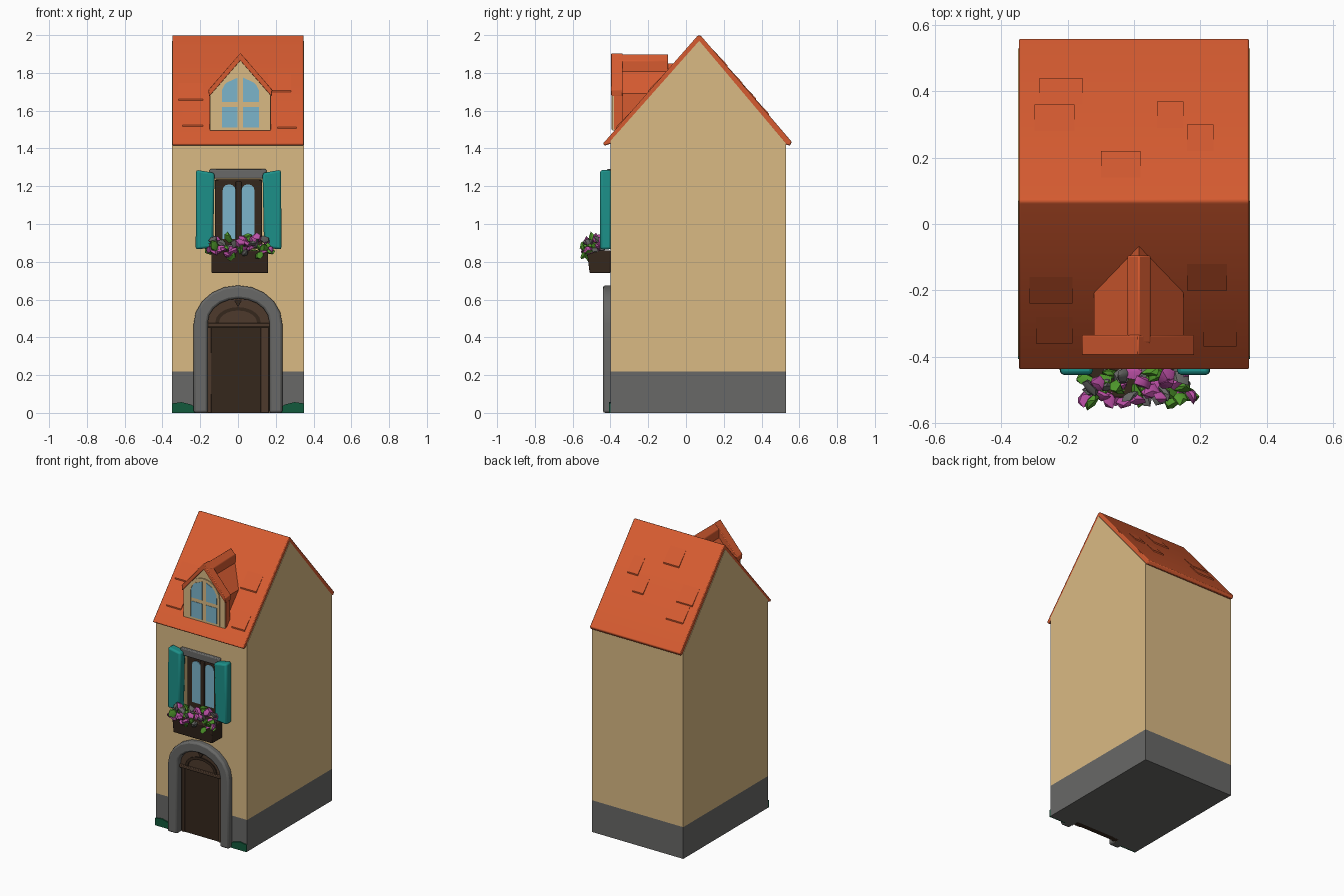
import bpy, bmesh, math, random
from mathutils import Vector, Matrix

if "Cube" in bpy.data.objects:
    bpy.data.objects.remove(bpy.data.objects["Cube"])

random.seed(4)


def mat(name, r, g, b):
    m = bpy.data.materials.new(name)
    m.diffuse_color = (r, g, b, 1)
    m.use_nodes = True
    m.node_tree.nodes["Principled BSDF"].inputs["Base Color"].default_value = m.diffuse_color
    return m


CREAM = mat("cream plaster", 0.70, 0.49, 0.23)
ORANGE = mat("orange tile", 0.67, 0.105, 0.03)
GREY = mat("grey stone", 0.14, 0.14, 0.135)
TEAL = mat("teal paint", 0.012, 0.28, 0.25)
DARK = mat("dark brown wood", 0.035, 0.02, 0.012)
BROWN = mat("brown wood", 0.075, 0.042, 0.025)
BLUE = mat("blue glass", 0.20, 0.46, 0.60)
PINK = mat("pink petal", 0.50, 0.08, 0.38)
LEAF = mat("leaf green", 0.08, 0.32, 0.025)
GRASS = mat("dark green grass", 0.006, 0.10, 0.045)


def finish(name, bm, mats, bevel=0.0):
    bmesh.ops.recalc_face_normals(bm, faces=bm.faces[:])
    me = bpy.data.meshes.new(name)
    bm.to_mesh(me)
    bm.free()
    for m in mats:
        me.materials.append(m)
    ob = bpy.data.objects.new(name, me)
    bpy.context.collection.objects.link(ob)
    bpy.ops.object.select_all(action='DESELECT')
    ob.select_set(True)
    bpy.context.view_layer.objects.active = ob
    bpy.ops.object.shade_smooth_by_angle(angle=math.radians(32))
    if bevel:
        mod = ob.modifiers.new("bevel", 'BEVEL')
        mod.width = bevel
        mod.segments = 2
    return ob


def prism_mesh(pts, axis, a, b):
    """Extrude a profile: (y,z) along x, or (x,z) along y."""
    bm = bmesh.new()
    put = (lambda p, t: (t, p[0], p[1])) if axis == 'x' else (lambda p, t: (p[0], t, p[1]))
    f = bm.faces.new([bm.verts.new(put(p, a)) for p in pts])
    out = bmesh.ops.extrude_face_region(bm, geom=[f])
    vec = Vector((b - a, 0, 0)) if axis == 'x' else Vector((0, b - a, 0))
    bmesh.ops.translate(bm, vec=vec, verts=[v for v in out['geom'] if isinstance(v, bmesh.types.BMVert)])
    return bm


def prism(name, pts, axis, a, b, m, bevel=0.0):
    return finish(name, prism_mesh(pts, axis, a, b), [m], bevel)


def box(name, x0, x1, y0, y1, z0, z1, m, bevel=0.0):
    return prism(name, [(x0, z0), (x1, z0), (x1, z1), (x0, z1)], 'y', y0, y1, m, bevel)


def arch(cx, rx, z0, zs, rz, n=10):
    """Outline from the bottom right, over the arch, to the bottom left."""
    top = [(cx + rx * math.cos(math.pi * i / n), zs + rz * math.sin(math.pi * i / n)) for i in range(n + 1)]
    return [(cx + rx, z0)] + top + [(cx - rx, z0)]


# Walls: gabled prism, grey plinth below z 0.22
bm = prism_mesh([(-0.40, 0), (0.53, 0), (0.53, 1.425), (0.07, 1.97), (-0.40, 1.44)], 'x', -0.35, 0.35)
bmesh.ops.bisect_plane(bm, geom=bm.verts[:] + bm.edges[:] + bm.faces[:], plane_co=(0, 0, 0.22), plane_no=(0, 0, 1))
for f in bm.faces:
    f.material_index = 1 if f.calc_center_median().z < 0.22 else 0
walls = finish("walls", bm, [CREAM, GREY])

# Door and window recesses
for nm, pts in (("door_cutter", arch(0, 0.17, -0.1, 0.48, 0.13)),
                ("window_cutter", [(-0.14, 0.87), (0.14, 0.87), (0.14, 1.25), (-0.14, 1.25)])):
    cut = prism(nm, pts, 'y', -0.6, -0.35, CREAM)
    cut.hide_render = True
    cut.hide_viewport = True
    cut.display_type = 'WIRE'
    mod = walls.modifiers.new(nm, 'BOOLEAN')
    mod.operation = 'DIFFERENCE'
    mod.object = cut

# Main roof
prism("roof", [(-0.44, 1.425), (0.06, 1.995), (0.07, 2.0), (0.08, 1.995), (0.56, 1.435), (0.55, 1.415),
               (0.53, 1.42), (0.07, 1.955), (-0.40, 1.425), (-0.43, 1.415)], 'x', -0.347, 0.347, ORANGE, 0.005)

# Slightly raised tiles on both slopes
SF, SB = 0.57 / 0.50, -0.56 / 0.48
for i, (x, y, w, front) in enumerate([(0.22, -0.20, 0.12, 1), (-0.25, -0.24, 0.13, 1), (-0.24, -0.36, 0.11, 1),
                                      (0.26, -0.37, 0.10, 1), (-0.22, 0.44, 0.13, 0), (-0.24, 0.36, 0.12, 0),
                                      (0.11, 0.37, 0.08, 0), (0.20, 0.30, 0.08, 0), (-0.04, 0.22, 0.12, 0)]):
    zf = (lambda v: 1.425 + (v + 0.44) * SF) if front else (lambda v: 1.995 + (v - 0.08) * SB)
    u = y + (0.08 if front else -0.08)
    prism("roof_tile_%d" % i, [(y, zf(y) - 0.01), (y, zf(y) + 0.009), (u, zf(u) + 0.001), (u, zf(u) - 0.01)],
          'x', x - w / 2, x + w / 2, ORANGE)

# Dormer: orange body and ridge, cream front, projecting front roof
prism("dormer_body", [(-0.12, 1.45), (0.15, 1.45), (0.15, 1.69), (0.015, 1.85), (-0.12, 1.69)],
      'y', -0.34, -0.05, ORANGE)
prism("dormer_ridge", [(-0.02, 1.78), (0.05, 1.78), (0.05, 1.865), (0.015, 1.90), (-0.02, 1.865)],
      'y', -0.36, -0.095, ORANGE, 0.005)
prism("dormer_cheeks", [(-0.15, 1.50), (0.175, 1.50), (0.175, 1.70), (0.0125, 1.87), (-0.15, 1.70)],
      'y', -0.38, -0.335, ORANGE)
prism("dormer_front", [(-0.147, 1.495), (0.172, 1.495), (0.172, 1.70), (0.0125, 1.87), (-0.147, 1.70)],
      'y', -0.388, -0.37, CREAM)
prism("dormer_roof", [(-0.157, 1.71), (0.0125, 1.905), (0.182, 1.71), (0.178, 1.675), (0.0125, 1.865), (-0.153, 1.675)],
      'y', -0.396, -0.335, ORANGE, 0.004)
fr = arch(0.0125, 0.122, 1.50, 1.68, 0.12) + arch(0.0125, 0.102, 1.512, 1.68, 0.10)[::-1]
prism("dormer_window_frame", fr, 'y', -0.394, -0.38, CREAM)
for s, nm in ((-1, "left"), (1, "right")):
    a, b = 0.0125 + s * 0.014, 0.0125 + s * 0.098
    prism("dormer_lower_pane_" + nm, [(a, 1.51), (b, 1.51), (b, 1.62), (a, 1.62)], 'y', -0.391, -0.384, BLUE)
    prism("dormer_upper_pane_" + nm, [(a, 1.645), (b, 1.645), (b, 1.71), (0.0125 + s * 0.08, 1.745), (a, 1.775)],
          'y', -0.391, -0.384, BLUE)

# Middle window: frame, two panes, lintel
box("window_frame", -0.122, 0.128, -0.385, -0.345, 0.86, 1.235, DARK, 0.006)
box("window_mullion", -0.012, 0.018, -0.395, -0.36, 0.86, 1.225, DARK, 0.004)
for s in (-1, 1):
    prism("window_pane_" + ("left" if s < 0 else "right"), arch(0.003 + s * 0.05, 0.034, 0.92, 1.18, 0.03, 6),
          'y', -0.389, -0.381, BLUE)
box("window_lintel", -0.15, 0.15, -0.42, -0.37, 1.24, 1.29, GREY, 0.006)

# Shutters with slight inner taper
for s in (-1, 1):
    nm = "left" if s < 0 else "right"
    cx = 0.003
    prism("shutter_" + nm, [(cx + s * 0.227, 0.865), (cx + s * 0.135, 0.875), (cx + s * 0.127, 1.27),
                            (cx + s * 0.225, 1.287)], 'y', -0.455, -0.395, TEAL, 0.012)

# Flower box, tapered downwards and back
prism("flower_box", [(-0.40, 0.74), (-0.51, 0.74), (-0.525, 0.86), (-0.40, 0.86)], 'x', -0.14, 0.16, DARK, 0.006)


# Flowers and leaves: jagged little clumps
def clumps(name, n, m, r):
    bm = bmesh.new()
    for i in range(n):
        x = -0.155 + 0.33 * (i + random.random()) / n
        y = random.uniform(-0.54, -0.44)
        z = random.uniform(0.85, 0.93) - (0.015 if y < -0.51 else 0)
        M = Matrix.Translation((x, y, z)) @ Matrix.Rotation(random.uniform(0, 6.28), 4, Vector(
            (random.uniform(-1, 1), random.uniform(-1, 1), 0.3)).normalized()) @ Matrix.Diagonal((1.1, 1.0, 0.6, 1))
        new = bmesh.ops.create_icosphere(bm, subdivisions=1, radius=r, matrix=M)['verts']
        c = Vector((x, y, z))
        for v in new:
            v.co = c + (v.co - c) * random.uniform(0.6, 1.35)
    return finish(name, bm, [m])


clumps("pink_flowers", 22, PINK, 0.026)
clumps("flower_leaves", 20, LEAF, 0.026)
clumps("grey_foliage", 14, GREY, 0.025)

# Doorway: stone arch, lintel, lunette, door
ring = arch(0, 0.235, 0, 0.47, 0.205) + arch(0.003, 0.163, 0, 0.48, 0.125)[::-1]
prism("door_arch", ring, 'y', -0.44, -0.38, GREY, 0.012)
prism("door_lunette", arch(0.003, 0.168, 0.45, 0.48, 0.128), 'y', -0.40, -0.345, BROWN)
prism("lunette_ring", arch(0, 0.12, 0.475, 0.48, 0.08) + arch(0, 0.10, 0.475, 0.48, 0.062)[::-1],
      'y', -0.407, -0.395, DARK)
prism("lunette_keystone", [(-0.02, 0.595), (0.0, 0.56), (0.02, 0.595)], 'y', -0.412, -0.395, DARK)
box("door_lintel", -0.165, 0.17, -0.415, -0.37, 0.455, 0.475, BROWN, 0.004)
box("door", -0.168, 0.168, -0.38, -0.345, 0.0, 0.46, DARK)
box("door_right_stile", 0.12, 0.163, -0.388, -0.375, 0.0, 0.455, BROWN, 0.003)
box("door_left_stile", -0.16, -0.14, -0.388, -0.375, 0.0, 0.455, BROWN, 0.003)

# Grass patches at the foot of the front wall
for s in (-1, 1):
    prism("grass_" + ("left" if s < 0 else "right"),
          [(s * 0.35, 0), (s * 0.35, 0.05), (s * 0.30, 0.057), (s * 0.25, 0.045), (s * 0.225, 0.03), (s * 0.225, 0)],
          'y', -0.408, -0.399, GRASS)
